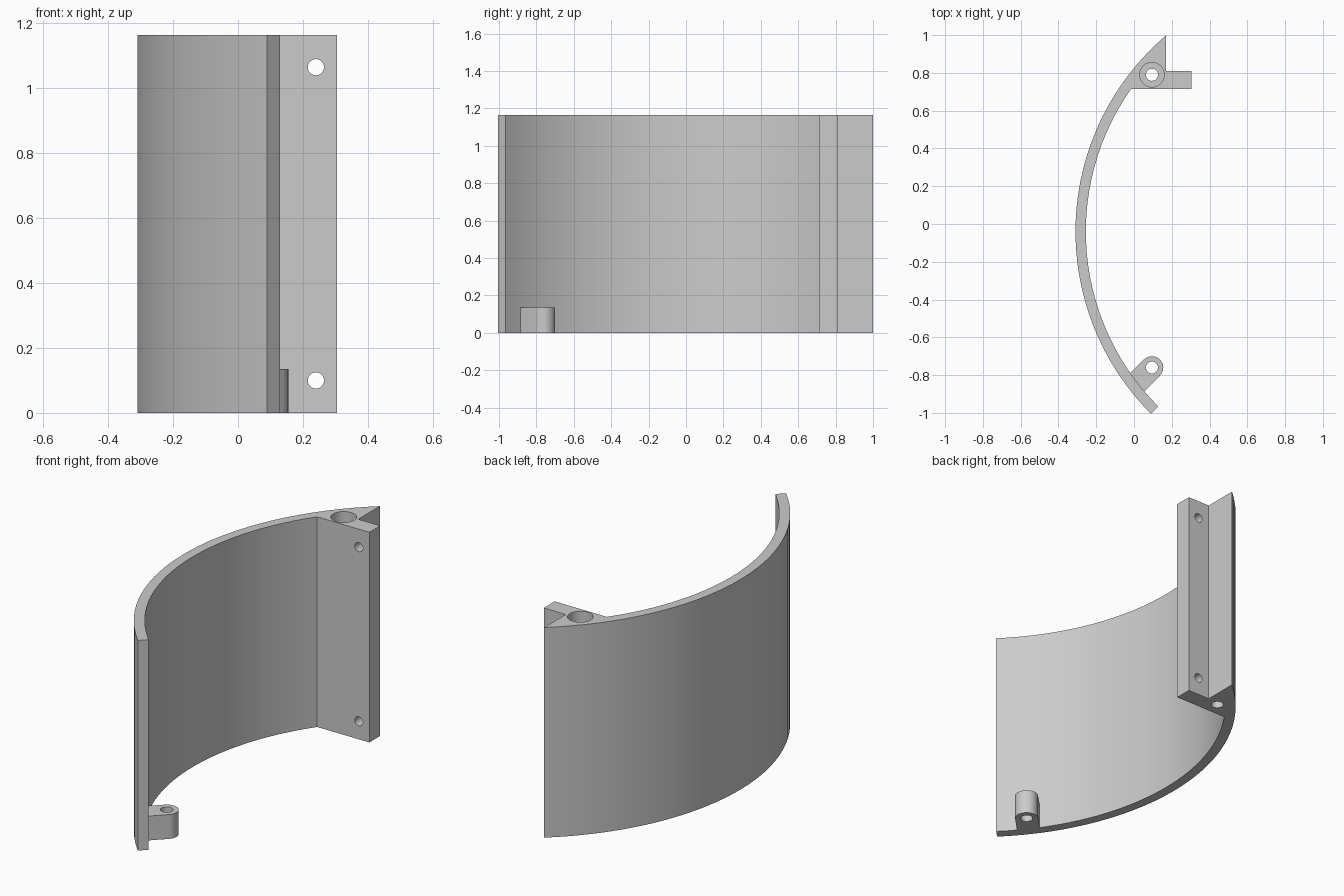
import bpy, bmesh
from math import sin, cos, radians, pi, sqrt, atan2
from mathutils import Matrix

HEIGHT, LUG_HEIGHT = 1.165, 0.135
CX, CY, R_OUT, R_IN = 1.055, -0.04, 1.365, 1.31

old = bpy.data.objects.get("Cube")
if old:
    bpy.data.objects.remove(old, do_unlink=True)

grey = bpy.data.materials.new("plain grey")
grey.use_nodes = True
grey.diffuse_color = (0.6, 0.6, 0.6, 1)
grey.node_tree.nodes["Principled BSDF"].inputs["Base Color"].default_value = (0.6, 0.6, 0.6, 1)


def arc(cx, cy, r, a0, a1, n):
    """Points along an arc, angles in radians."""
    return [(cx + r * cos(a0 + (a1 - a0) * i / n),
             cy + r * sin(a0 + (a1 - a0) * i / n)) for i in range(n + 1)]


def finish(bm, name):
    bmesh.ops.recalc_face_normals(bm, faces=bm.faces)
    mesh = bpy.data.meshes.new(name)
    bm.to_mesh(mesh)
    bm.free()
    mesh.materials.append(grey)
    ob = bpy.data.objects.new(name, mesh)
    bpy.context.collection.objects.link(ob)
    return ob


def extrude(name, outline, height):
    bm = bmesh.new()
    face = bm.faces.new([bm.verts.new((x, y, 0)) for x, y in outline])
    top = bmesh.ops.extrude_face_region(bm, geom=[face])["geom"]
    bmesh.ops.translate(bm, vec=(0, 0, height),
                        verts=[v for v in top if isinstance(v, bmesh.types.BMVert)])
    return finish(bm, name)


def drill(target, name, centre, radius, length, axis="Z"):
    """Cut a round hole through the target."""
    bm = bmesh.new()
    bmesh.ops.create_cone(bm, cap_ends=True, segments=32, radius1=radius,
                          radius2=radius, depth=length)
    turn = Matrix.Rotation(pi / 2, 4, "X") if axis == "Y" else Matrix()
    bmesh.ops.transform(bm, matrix=Matrix.Translation(centre) @ turn, verts=bm.verts)
    cutter = finish(bm, name)
    cutter.hide_render = True
    mod = target.modifiers.new(name, "BOOLEAN")
    mod.operation, mod.solver, mod.object = "DIFFERENCE", "EXACT", cutter
    bpy.context.view_layer.objects.active = target
    bpy.ops.object.modifier_apply(modifier=name)
    bpy.data.objects.remove(cutter, do_unlink=True)


# Curved wall with the mounting flange in one profile
flange_y, flange_back, tip_x, flange_x = 0.715, 0.81, 0.17, 0.305
tip_angle = atan2(sqrt(R_OUT ** 2 - (tip_x - CX) ** 2), tip_x - CX)
inner_angle = pi - atan2(flange_y - CY, sqrt(R_IN ** 2 - (flange_y - CY) ** 2))
end_angle = radians(225)
outline = arc(CX, CY, R_OUT, tip_angle, end_angle, 32)
outline += arc(CX, CY, R_IN, end_angle, inner_angle, 28)
outline += [(flange_x, flange_y), (flange_x, flange_back), (tip_x, flange_back)]
wall = extrude("curved_wall", outline, HEIGHT)

# Vertical screw hole with a deep counterbore
drill(wall, "screw_hole", (0.095, 0.79, 0.5), 0.032, 3)
drill(wall, "counterbore", (0.095, 0.79, LUG_HEIGHT + 1), 0.065, 2)

# Flange holes
for z in (0.1, 1.065):
    drill(wall, "flange_hole", (0.24, 0.76, z), 0.025, 0.3, "Y")

# Rounded lug near the free end, its root buried in the wall
lx, ly, lr, root = 0.095, -0.76, 0.06, 0.1
lug_outline = arc(lx, ly, lr, -pi / 4, pi * 3 / 4, 20)
(ax, ay), (bx, by) = lug_outline[0], lug_outline[-1]
lug_outline += [(bx - root, by - root), (ax - root, ay - root)]
lug = extrude("screw_lug", lug_outline, LUG_HEIGHT)
drill(lug, "lug_hole", (lx, ly, 0.05), 0.032, 1)

# Soften the round surfaces, keep corners crisp
bpy.ops.object.select_all(action="DESELECT")
for ob in (wall, lug):
    ob.select_set(True)
bpy.context.view_layer.objects.active = wall
bpy.ops.object.shade_smooth_by_angle(angle=radians(25))
